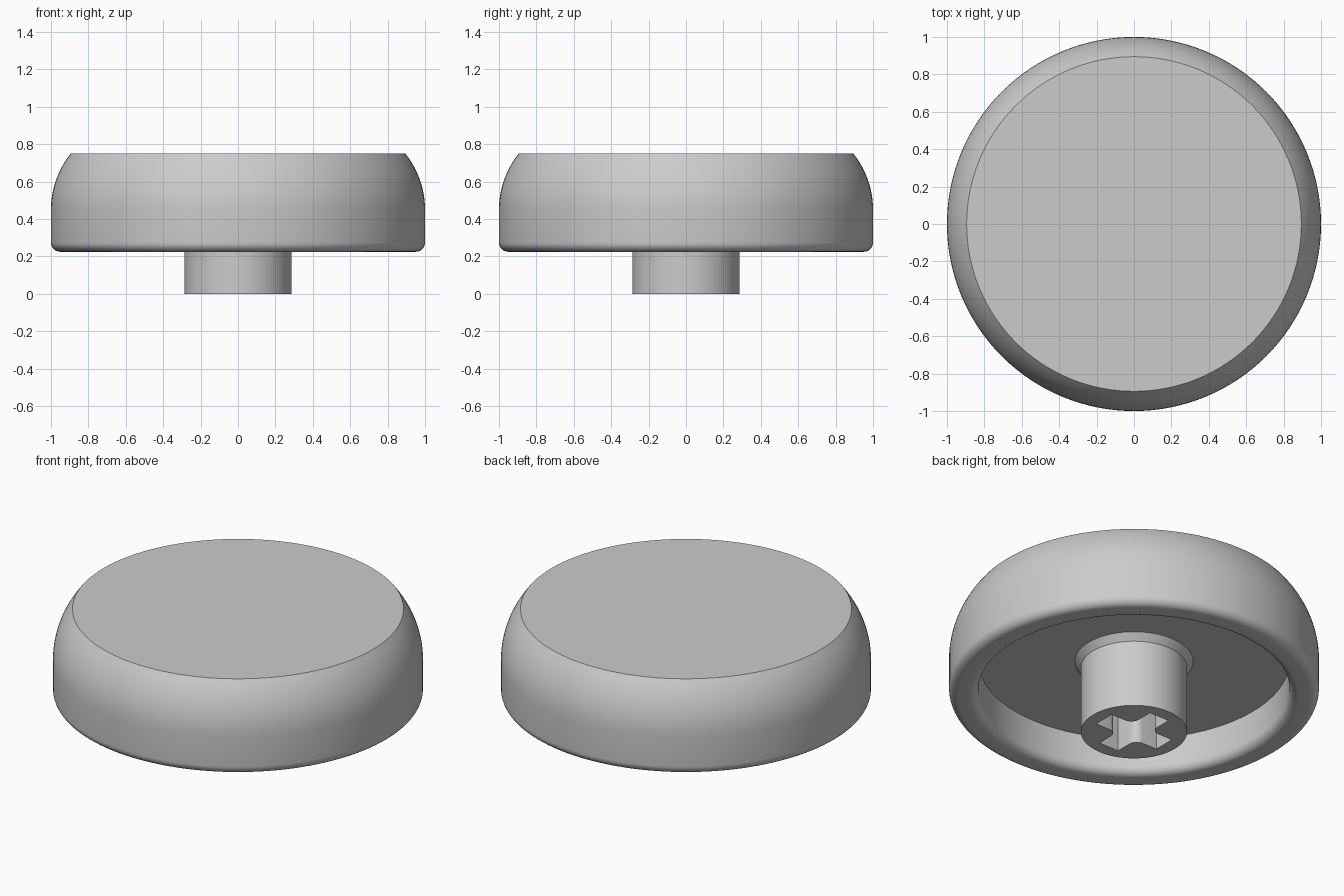
import bpy, bmesh, math
from mathutils import Matrix, Vector

default = bpy.data.objects.get("Cube")
if default:
    bpy.data.objects.remove(default, do_unlink=True)

SEGMENTS = 128

grey = bpy.data.materials.new("grey plastic")
grey.use_nodes = True
colour = (0.6, 0.6, 0.6, 1)
grey.diffuse_color = colour
grey.node_tree.nodes["Principled BSDF"].inputs["Base Color"].default_value = colour


def arc(cx, cz, radius, start, end, steps):
    """Points along a circular arc, angles in degrees."""
    angles = [math.radians(start + (end - start) * i / steps) for i in range(steps + 1)]
    return [(cx + radius * math.cos(a), cz + radius * math.sin(a)) for a in angles]


def make_object(name, bm):
    bmesh.ops.recalc_face_normals(bm, faces=bm.faces)
    mesh = bpy.data.meshes.new(name)
    bm.to_mesh(mesh)
    bm.free()
    mesh.materials.append(grey)
    obj = bpy.data.objects.new(name, mesh)
    bpy.context.collection.objects.link(obj)
    return obj


def lathe(name, profile):
    """Turn an (r, z) profile, open at the axis, and close its two end rings."""
    bm = bmesh.new()
    verts = [bm.verts.new((r, 0, z)) for r, z in profile]
    edges = [bm.edges.new(pair) for pair in zip(verts, verts[1:])]
    bmesh.ops.spin(bm, geom=verts + edges, cent=(0, 0, 0), axis=(0, 0, 1),
                   angle=math.tau, steps=SEGMENTS)
    bmesh.ops.remove_doubles(bm, verts=bm.verts, dist=1e-5)
    bmesh.ops.holes_fill(bm, edges=[e for e in bm.edges if e.is_boundary], sides=0)
    return make_object(name, bm)


def shade(obj):
    bpy.ops.object.select_all(action='DESELECT')
    obj.select_set(True)
    bpy.context.view_layer.objects.active = obj
    bpy.ops.object.shade_smooth_by_angle(angle=math.radians(30))


# Round cap: flat top, curved shoulder, rounded lip and hollow underside
bottom, floor, top = 0.225, 0.44, 0.75
inner, fillet = 0.84, 0.05
shoulder_z, shoulder_r = 0.45, 0.48
sweep = math.degrees(math.asin((top - shoulder_z) / shoulder_r))
profile = arc(1 - shoulder_r, shoulder_z, shoulder_r, sweep, 0, 12)
profile += arc(1 - fillet, bottom + fillet, fillet, 0, -90, 8)
profile += arc(inner + fillet, bottom + fillet, fillet, -90, -180, 8)
profile.append((inner, floor))
cap = lathe("cap", profile)
shade(cap)

# Stem with a flared collar where it meets the cap
stem = lathe("stem", [(0.287, 0), (0.287, 0.40), (0.32, floor), (0.32, floor + 0.02)])

# Cross-shaped socket with rounded inner corners
reach, half, rounding = 0.212, 0.065, 0.05
corner = arc(half + rounding, half + rounding, rounding, -90, -180, 6)
quarter = [(reach, -half), (reach, half)] + corner
bm = bmesh.new()
outline = []
for turn in range(4):
    spin = Matrix.Rotation(turn * math.pi / 2, 3, 'Z')
    outline += [bm.verts.new(spin @ Vector((x, y, -0.1))) for x, y in quarter]
base = bm.faces.new(outline)
wall = bmesh.ops.extrude_face_region(bm, geom=[base])
bmesh.ops.translate(bm, vec=(0, 0, 0.5),
                    verts=[v for v in wall["geom"] if isinstance(v, bmesh.types.BMVert)])
cutter = make_object("socket_cutter", bm)

cut = stem.modifiers.new("socket", 'BOOLEAN')
cut.operation = 'DIFFERENCE'
cut.solver = 'EXACT'
cut.object = cutter
bpy.context.view_layer.objects.active = stem
bpy.ops.object.modifier_apply(modifier=cut.name)
bpy.data.objects.remove(cutter, do_unlink=True)
shade(stem)
